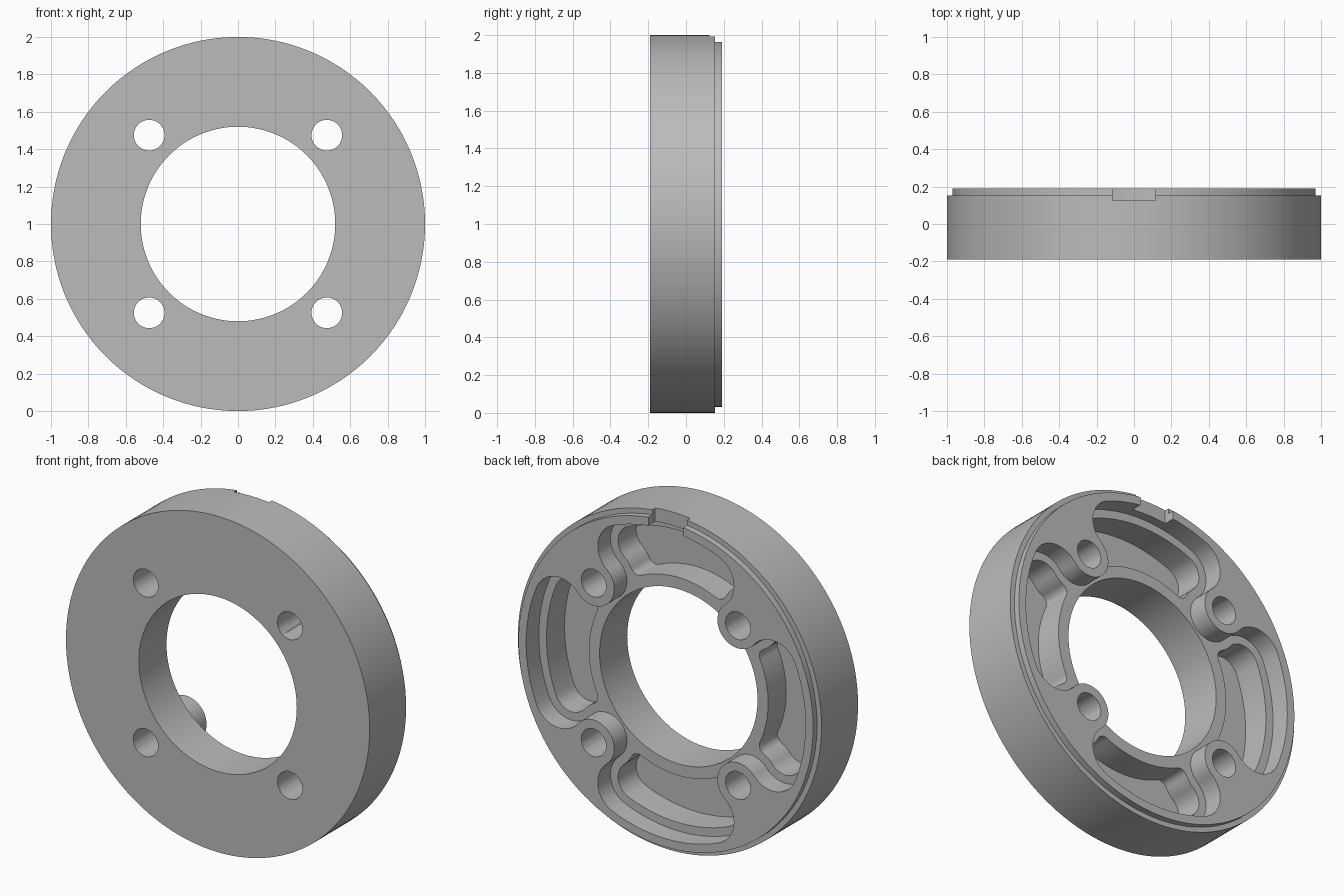
import bpy, bmesh, math
from math import cos, sin, radians, degrees, acos, hypot, atan2
from mathutils import Matrix

cube = bpy.data.objects.get("Cube")
if cube:
    bpy.data.objects.remove(cube, do_unlink=True)

# Main dimensions
FRONT, STEP, BACK = -0.19, 0.153, 0.19
HUB, FLOOR, NOTCH = 0.07, -0.10, 0.125
OUTER, LIP, RIM, BORE = 1.0, 0.97, 0.92, 0.52
BOSS, BOSS_R, HOLE_R = 0.475, 0.135, 0.082
FILLET, SHELF, SLOT_IN, CORNER = 0.16, 0.05, 0.59, 0.05
BOSS_DIST = hypot(BOSS, BOSS)

metal = bpy.data.materials.new("plain grey metal")
metal.use_nodes = True
GREY = (0.5, 0.5, 0.5, 1)
metal.diffuse_color = GREY
metal.node_tree.nodes["Principled BSDF"].inputs["Base Color"].default_value = GREY


def arc(cx, cz, r, a, b, n):
    """Points on an arc from angle a to b in degrees."""
    steps = [radians(a + (b - a) * i / n) for i in range(n + 1)]
    return [(cx + r * cos(t), cz + r * sin(t)) for t in steps]


def polar(r, a):
    return r * cos(radians(a)), r * sin(radians(a))


def tangent_angle(dist, gap):
    """Angle of a fillet centre at dist from the axis and gap from the boss."""
    c = (dist ** 2 + BOSS_DIST ** 2 - gap ** 2) / (2 * dist * BOSS_DIST)
    return 45 - degrees(acos(c))


def to_boss(p):
    return degrees(atan2(BOSS - p[1], BOSS - p[0])) % 360


def turned(points, k):
    c, s = round(cos(k * math.pi / 2)), round(sin(k * math.pi / 2))
    return [(c * x - s * z, s * x + c * z) for x, z in points]


def tidy(points):
    out = []
    for p in points:
        if not out or hypot(p[0] - out[-1][0], p[1] - out[-1][1]) > 1e-4:
            out.append(p)
    if hypot(out[0][0] - out[-1][0], out[0][1] - out[-1][1]) < 1e-4:
        out.pop()
    return out


def make_object(name, bm):
    bmesh.ops.recalc_face_normals(bm, faces=bm.faces)
    mesh = bpy.data.meshes.new(name)
    bm.to_mesh(mesh)
    bm.free()
    mesh.materials.append(metal)
    obj = bpy.data.objects.new(name, mesh)
    bpy.context.collection.objects.link(obj)
    return obj


def prisms(name, outlines, y0, y1):
    """Extrude closed outlines from y0 to y1 into one cutter."""
    bm = bmesh.new()
    for outline in outlines:
        face = bm.faces.new([bm.verts.new((x, y0, z + 1)) for x, z in tidy(outline)])
        grown = bmesh.ops.extrude_face_region(bm, geom=[face])["geom"]
        verts = [g for g in grown if isinstance(g, bmesh.types.BMVert)]
        bmesh.ops.translate(bm, verts=verts, vec=(0, y1 - y0, 0))
    return make_object(name, bm)


# Ring body with a stepped lip, turned around the y axis
bm = bmesh.new()
profile = [(BORE, FRONT), (OUTER, FRONT), (OUTER, STEP), (LIP, STEP), (LIP, BACK), (BORE, BACK)]
verts = [bm.verts.new((r, y, 0)) for r, y in profile]
edges = [bm.edges.new((verts[i - 1], verts[i])) for i in range(len(verts))]
bmesh.ops.spin(bm, geom=verts + edges, cent=(0, 0, 0), axis=(0, 1, 0),
               angle=math.tau, steps=128, use_merge=True)
bmesh.ops.remove_doubles(bm, verts=bm.verts, dist=1e-5)
bmesh.ops.translate(bm, verts=bm.verts, vec=(0, 0, 1))
body = make_object("ring_body", bm)

# Recess outline: rim arcs joined by curves around the four bosses
beta = tangent_angle(RIM - FILLET, BOSS_R + FILLET)
f = polar(RIM - FILLET, beta)
toward = to_boss(f)
quarter = arc(0, 0, RIM, -beta, beta, 28)
quarter += arc(*f, FILLET, beta, toward, 16)
quarter += arc(BOSS, BOSS, BOSS_R, toward + 180, 270 - toward, 28)
quarter += arc(f[1], f[0], FILLET, 90 - toward, 90 - beta, 16)
recess = [p for k in range(4) for p in turned(quarter, k)]

# Slot outline: inset half, mirrored
gamma = tangent_angle(SLOT_IN + CORNER, BOSS_R + SHELF + CORNER)
g = polar(SLOT_IN + CORNER, gamma)
inner = to_boss(g)
half = arc(0, 0, RIM - SHELF, 0, beta, 14)
half += arc(*f, FILLET - SHELF, beta, toward, 16)
half += arc(BOSS, BOSS, BOSS_R + SHELF, toward + 180, inner + 180, 8)
half += arc(*g, CORNER, inner, gamma + 180, 10)
half += arc(0, 0, SLOT_IN, gamma, 0, 14)
slot = half + [(x, -z) for x, z in reversed(half)]

hole = arc(BOSS, BOSS, HOLE_R, 0, 360, 40)
notch = [(-0.115, 0.8), (0.115, 0.8), (0.115, 1.1), (-0.115, 1.1)]

cutters = [
    prisms("recess_cutter", [recess], HUB, 0.3),
    prisms("slot_cutter", [turned(slot, k) for k in range(4)], FLOOR, 0.3),
    prisms("bolt_hole_cutter", [turned(hole, k) for k in range(4)], -0.3, 0.3),
    prisms("notch_cutter", [notch], NOTCH, 0.3),
]

# Cut the recess, slots, holes and notch
bpy.ops.object.select_all(action="DESELECT")
bpy.context.view_layer.objects.active = body
body.select_set(True)
for cutter in cutters:
    cutter.hide_render = True
    mod = body.modifiers.new(cutter.name, "BOOLEAN")
    mod.operation, mod.solver, mod.object = "DIFFERENCE", "EXACT", cutter
    bpy.ops.object.modifier_apply(modifier=mod.name)
    bpy.data.objects.remove(cutter, do_unlink=True)

bpy.ops.object.shade_smooth_by_angle(angle=radians(30))
